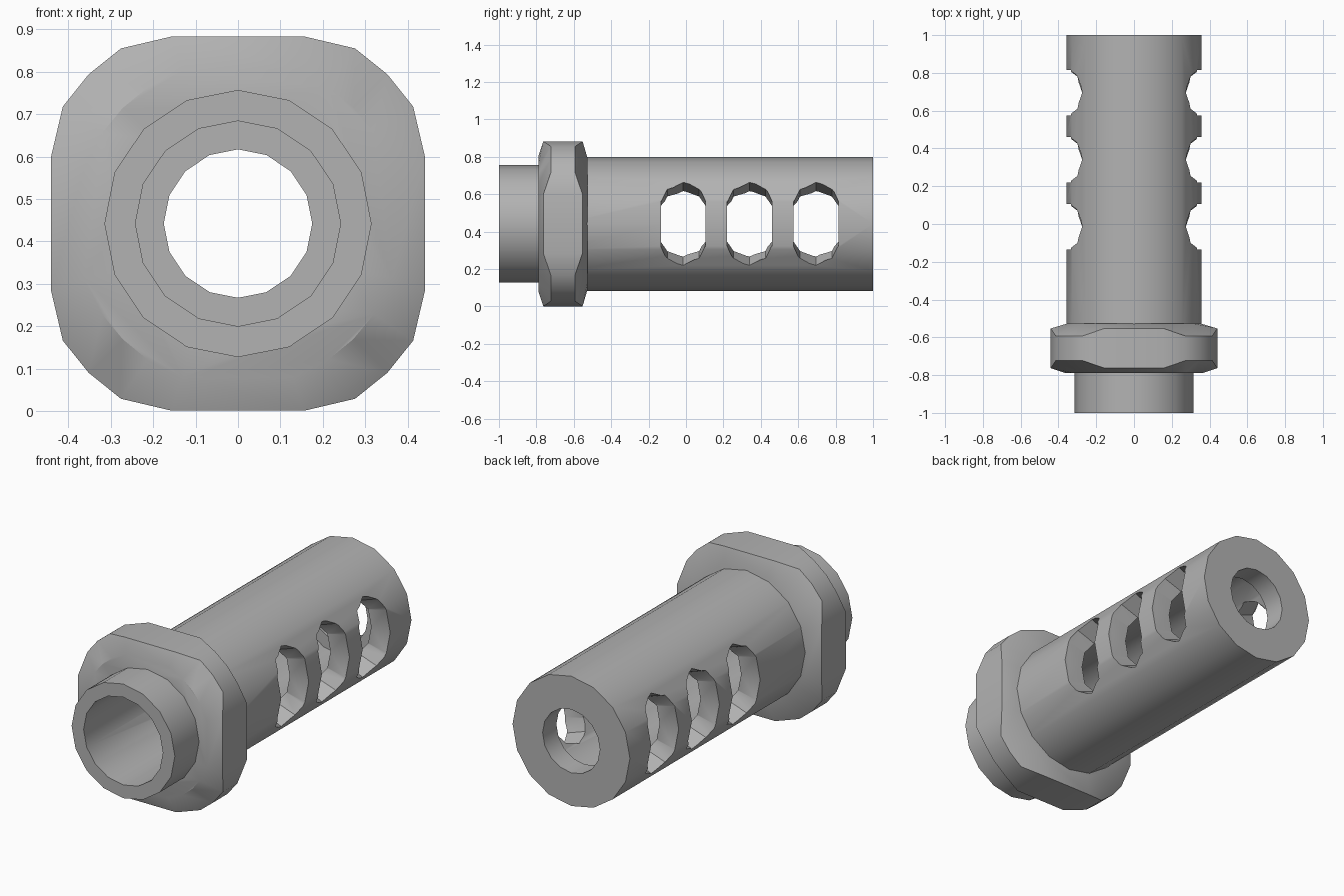
import bpy, bmesh, math

AXIS_Z = 0.442

cube = bpy.data.objects.get("Cube")
if cube:
    bpy.data.objects.remove(cube, do_unlink=True)

# Single grey metal
metal = bpy.data.materials.new("grey_metal")
metal.use_nodes = True
GREY = (0.45, 0.45, 0.45, 1)
metal.diffuse_color = GREY
metal.node_tree.nodes["Principled BSDF"].inputs["Base Color"].default_value = GREY


def bridge(bm, rings, loop=False):
    """Skin a list of rings of points; cap the ends unless looped."""
    vr = [[bm.verts.new(p) for p in ring] for ring in rings]
    n = len(vr[0])
    pairs = list(zip(vr, vr[1:])) + ([(vr[-1], vr[0])] if loop else [])
    for a, b in pairs:
        for i in range(n):
            j = (i + 1) % n
            bm.faces.new((a[i], a[j], b[j], b[i]))
    if not loop:
        bm.faces.new(vr[0])
        bm.faces.new(vr[-1])


def finish(bm, name):
    bmesh.ops.recalc_face_normals(bm, faces=bm.faces)
    mesh = bpy.data.meshes.new(name)
    bm.to_mesh(mesh)
    bm.free()
    mesh.materials.append(metal)
    obj = bpy.data.objects.new(name, mesh)
    bpy.context.collection.objects.link(obj)
    return obj


def circle(r, y, n=16):
    return [(r * math.cos(2 * math.pi * i / n), y,
             AXIS_Z + r * math.sin(2 * math.pi * i / n)) for i in range(n)]


def cut(obj, cutter):
    mod = obj.modifiers.new("cut", "BOOLEAN")
    mod.operation = "DIFFERENCE"
    mod.solver = "EXACT"
    mod.object = cutter
    bpy.context.view_layer.objects.active = obj
    bpy.ops.object.modifier_apply(modifier=mod.name)
    bpy.data.objects.remove(cutter, do_unlink=True)


def smooth(obj):
    bpy.ops.object.select_all(action="DESELECT")
    obj.select_set(True)
    bpy.context.view_layer.objects.active = obj
    bpy.ops.object.shade_smooth_by_angle(angle=math.radians(30))


# Hollow barrel: narrow front spigot, wide body, end wall with a smaller hole
profile = [(0.242, -1), (0.315, -1), (0.315, -0.66), (0.358, -0.66),
           (0.358, 1), (0.175, 1), (0.175, 0.88), (0.242, 0.88)]
bm = bmesh.new()
bridge(bm, [circle(r, y) for r, y in profile], loop=True)
barrel = finish(bm, "barrel")

# Three side ports on each side, narrowing inwards
quarter = [(0.12, 0.108), (0.085, 0.178), (0, 0.225)]
half = quarter + [(-y, z) for y, z in quarter[-2::-1]]
outline = half + [(-y, -z) for y, z in half]
bm = bmesh.new()
for side in (-1, 1):
    for centre in (-0.015, 0.34, 0.695):
        bridge(bm, [[(side * x, centre + y, AXIS_Z + z * s) for y, z in outline]
                    for x, s in ((0.1, 0.65), (0.4, 1.23))])
ports = finish(bm, "port_cutter")
ports.hide_render = True
cut(barrel, ports)
smooth(barrel)

# Square collar nut with rounded, chamfered corners
corner = [(0.441, 0.157), (0.413, 0.276), (0.352, 0.352), (0.276, 0.413), (0.157, 0.441)]
ring = []
for turn in range(4):
    c, s = round(math.cos(turn * math.pi / 2)), round(math.sin(turn * math.pi / 2))
    ring += [(x * c - z * s, x * s + z * c) for x, z in corner]


def nut_ring(side):
    """Chamfer edge: reaches further along on the flats than on the corners."""
    pts = []
    for x, z in ring:
        flat = max(abs(x), abs(z)) > 0.43
        pts.append((x, -0.658 + side * (0.105 if flat else 0.064), AXIS_Z + z))
    return pts


def nut_cap(side, r):
    return [(x * r / math.hypot(x, z), -0.658 + side * 0.131, AXIS_Z + z * r / math.hypot(x, z))
            for x, z in ring]


bm = bmesh.new()
bridge(bm, [nut_cap(-1, 0.385), nut_ring(-1), nut_ring(1), nut_cap(1, 0.375)])
collar = finish(bm, "collar_nut")

# Clear the bore through the collar
bm = bmesh.new()
bridge(bm, [circle(0.28, -1), circle(0.28, 0)])
bore = finish(bm, "bore_cutter")
bore.hide_render = True
cut(collar, bore)
smooth(collar)
